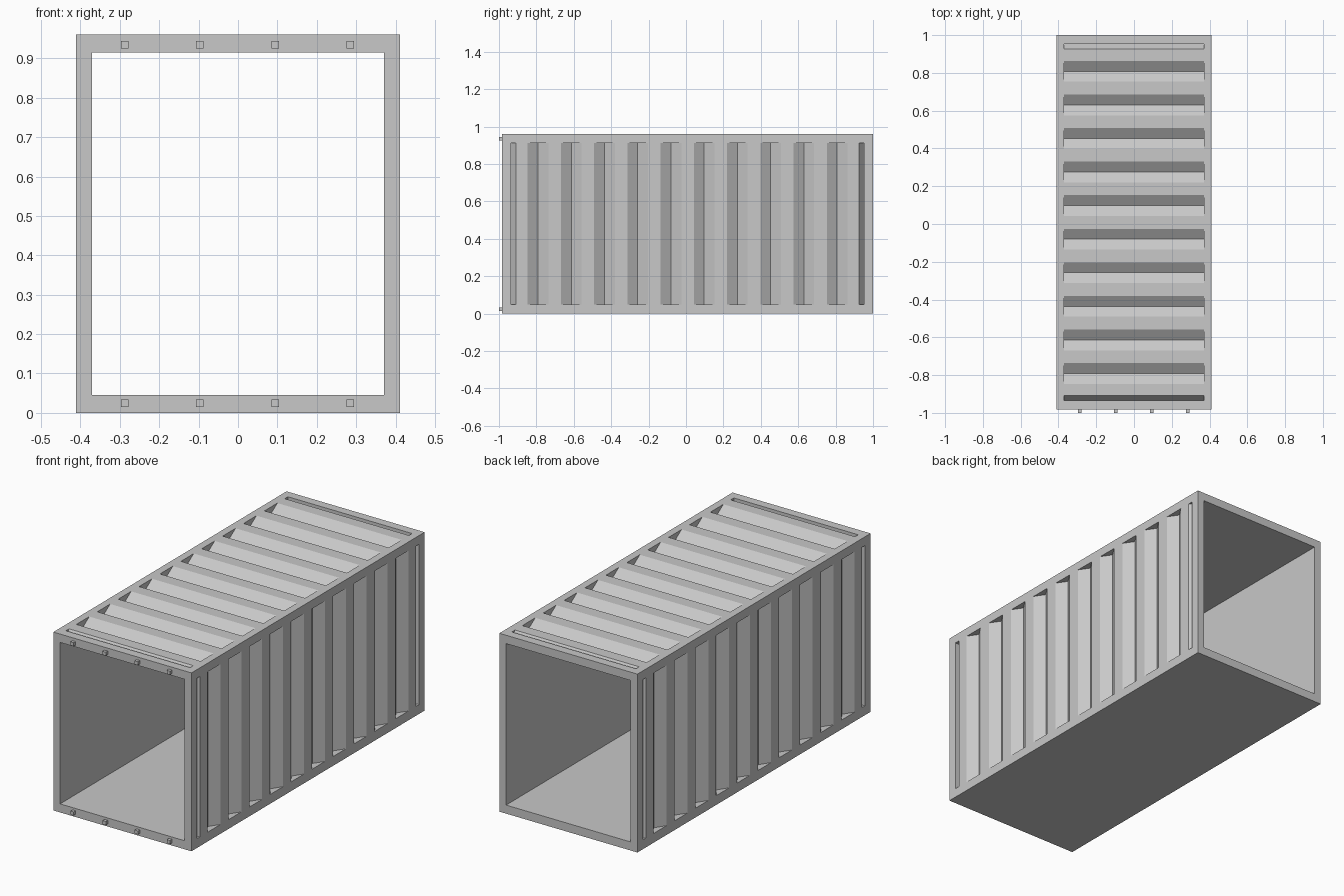
import bpy, bmesh
from mathutils import Vector

cube = bpy.data.objects.get("Cube")
if cube:
    bpy.data.objects.remove(cube, do_unlink=True)

HALF_W, HEIGHT = 0.411, 0.96
FRONT, BACK = -0.983, 1.0
MID = (FRONT + BACK) / 2
IN_X, IN_LOW, IN_HIGH = 0.371, 0.046, 0.915
DEPTH, PITCH, HALF_GROOVE = 0.037, 0.1777, 0.055

grey = bpy.data.materials.new("light grey metal")
grey.use_nodes = True
colour = (0.58, 0.58, 0.58, 1)
grey.diffuse_color = colour
grey.node_tree.nodes["Principled BSDF"].inputs["Base Color"].default_value = colour


def prism(bm, ring, offset):
    """Extrude a closed ring of points along an offset."""
    lower = [bm.verts.new(p) for p in ring]
    upper = [bm.verts.new(Vector(p) + Vector(offset)) for p in ring]
    bm.faces.new(lower)
    bm.faces.new(upper[::-1])
    for i in range(len(ring)):
        j = (i + 1) % len(ring)
        bm.faces.new((lower[j], lower[i], upper[i], upper[j]))


def box(bm, x0, x1, y0, y1, z0, z1):
    prism(bm, [(x0, y0, z0), (x1, y0, z0), (x1, y1, z0), (x0, y1, z0)], (0, 0, z1 - z0))


def make_object(name, bm):
    bmesh.ops.recalc_face_normals(bm, faces=bm.faces)
    mesh = bpy.data.meshes.new(name)
    bm.to_mesh(mesh)
    bm.free()
    mesh.materials.append(grey)
    obj = bpy.data.objects.new(name, mesh)
    bpy.context.collection.objects.link(obj)
    return obj


# Container body
bm = bmesh.new()
box(bm, -HALF_W, HALF_W, FRONT, BACK, 0, HEIGHT)
body = make_object("container_body", bm)

# Cutter: open interior
cut = bmesh.new()
box(cut, -IN_X, IN_X, FRONT - 0.1, BACK + 0.1, IN_LOW, IN_HIGH)

# Groove sections along the length: start, lowest point, end
grooves = []
for i in range(10):
    y = MID + (i - 4.5) * PITCH
    grooves.append((y - HALF_GROOVE, y, y + HALF_GROOVE))
grooves.append((MID - 0.944, MID - 0.944, MID - 0.917))
grooves.append((MID + 0.917, MID + 0.944, MID + 0.944))

# Cutter: grooves of the roof and both side walls
for start, low, end in grooves:
    section = [(start, 0.02), (start, 0), (low, -DEPTH), (end, 0), (end, 0.02)]
    if low == start:
        section.pop(1)
    elif low == end:
        section.pop(3)
    prism(cut, [(-0.37, y, HEIGHT + h) for y, h in section], (0.74, 0, 0))
    for side in (-1, 1):
        prism(cut, [(side * (HALF_W + h), y, 0.05) for y, h in section], (0, 0, 0.863))
cutter = make_object("groove_cutter", cut)
cutter.hide_render = True

# Cut the body and keep the finished mesh
boolean = body.modifiers.new("cut", "BOOLEAN")
boolean.operation = "DIFFERENCE"
boolean.solver = "EXACT"
boolean.object = cutter
graph = bpy.context.evaluated_depsgraph_get()
finished = bpy.data.meshes.new_from_object(body.evaluated_get(graph))
body.modifiers.clear()
body.data = finished
bpy.data.objects.remove(cutter, do_unlink=True)

# Small square door lugs on the front frame
bm = bmesh.new()
for z in (0.024, 0.935):
    for i in range(4):
        x = -0.001 + (i - 1.5) * 0.191
        box(bm, x - 0.0095, x + 0.0095, -1.0, FRONT, z - 0.0095, z + 0.0095)
make_object("door_lugs", bm)
